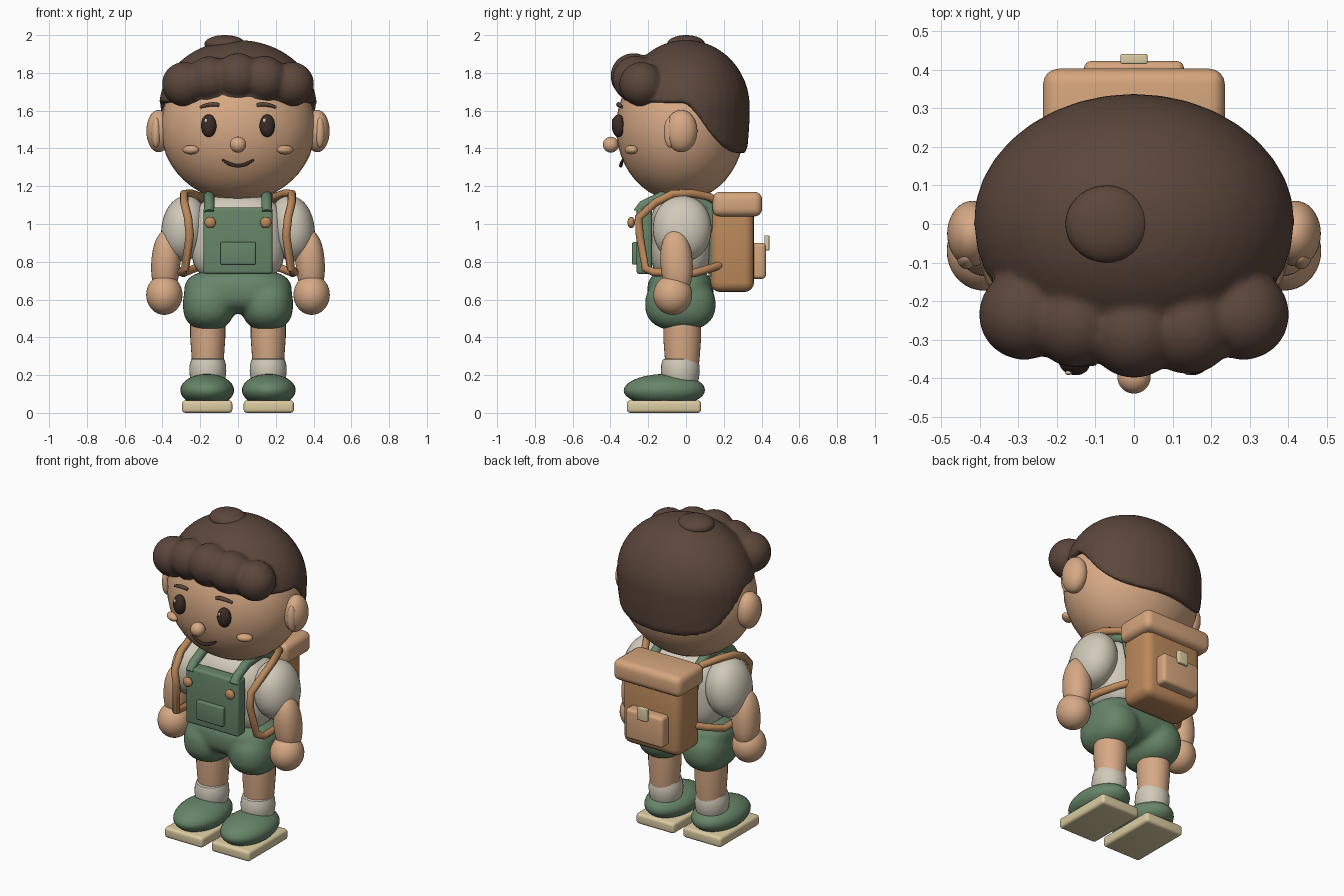
import bpy, bmesh, math
from mathutils import Vector, Matrix

cube = bpy.data.objects.get("Cube")
if cube:
    bpy.data.objects.remove(cube, do_unlink=True)


def material(name, rgb):
    m = bpy.data.materials.new(name)
    m.use_nodes = True
    m.diffuse_color = (*rgb, 1)
    m.node_tree.nodes["Principled BSDF"].inputs["Base Color"].default_value = (*rgb, 1)
    return m


SKIN = material("skin", (.68, .40, .235))
HAIR = material("brown hair", (.105, .062, .045))
DARK = material("dark brown", (.045, .025, .02))
GREEN = material("overall green", (.135, .235, .14))
CREAM = material("cream cloth", (.64, .59, .49))
LEATHER = material("leather", (.50, .25, .105))
TAN = material("light tan", (.67, .38, .205))
SOLE = material("pale yellow", (.71, .60, .36))


def finish(name, bm, mat, angle=40):
    bmesh.ops.recalc_face_normals(bm, faces=bm.faces)
    me = bpy.data.meshes.new(name)
    bm.to_mesh(me)
    bm.free()
    me.materials.append(mat)
    ob = bpy.data.objects.new(name, me)
    bpy.context.collection.objects.link(ob)
    bpy.ops.object.select_all(action='DESELECT')
    ob.select_set(True)
    bpy.context.view_layer.objects.active = ob
    bpy.ops.object.shade_smooth_by_angle(angle=math.radians(angle))
    return ob


def add_ellipsoid(bm, c, r, p=2, rot=(0, 0, 0), shape=None):
    """Ellipsoid; p above 2 makes it boxier, shape reworks each point."""
    turn = Matrix.Rotation(rot[2], 3, 'Z') @ Matrix.Rotation(rot[1], 3, 'Y') @ Matrix.Rotation(rot[0], 3, 'X')
    for v in bmesh.ops.create_uvsphere(bm, u_segments=36, v_segments=24, radius=1)["verts"]:
        k = sum(abs(a) ** p for a in v.co) ** (-1 / p)
        q = Vector(a * k * s for a, s in zip(v.co, r))
        v.co = turn @ q + Vector(c)
        if shape:
            v.co = shape(v.co)


def ball(name, mat, c, r, p=2, rot=(0, 0, 0), shape=None):
    bm = bmesh.new()
    add_ellipsoid(bm, c, r, p, rot, shape)
    return finish(name, bm, mat)


def fuse(ob, voxel, rounds):
    m = ob.modifiers.new("fuse", 'REMESH')
    m.mode, m.voxel_size, m.use_smooth_shade = 'VOXEL', voxel, True
    s = ob.modifiers.new("soften", 'SMOOTH')
    s.factor, s.iterations = .5, rounds


def box(name, mat, lo, hi, bevel):
    bm = bmesh.new()
    lo, hi = Vector(lo), Vector(hi)
    for v in bmesh.ops.create_cube(bm, size=1)["verts"]:
        v.co = (lo + hi) / 2 + v.co * (hi - lo)
    bmesh.ops.bevel(bm, geom=bm.edges[:], offset=bevel, segments=4, profile=.5, affect='EDGES')
    return finish(name, bm, mat)


def tube(name, mat, pts, radius, taper=None, smooth=False):
    cu = bpy.data.curves.new(name, 'CURVE')
    cu.dimensions = '3D'
    cu.bevel_depth, cu.bevel_resolution, cu.use_fill_caps = radius, 3, True
    sp = cu.splines.new('NURBS' if smooth else 'POLY')
    sp.points.add(len(pts) - 1)
    for i, (pt, co) in enumerate(zip(sp.points, pts)):
        pt.co = (*co, 1)
        pt.radius = taper[i] if taper else 1
    if smooth:
        sp.use_endpoint_u, sp.order_u = True, 3
    cu.materials.append(mat)
    ob = bpy.data.objects.new(name, cu)
    bpy.context.collection.objects.link(ob)
    bpy.ops.object.select_all(action='DESELECT')
    ob.select_set(True)
    bpy.context.view_layer.objects.active = ob
    bpy.ops.object.convert(target='MESH')
    bpy.ops.object.shade_smooth_by_angle(angle=math.radians(50))


def lathe(name, mat, c, profile, sy=1):
    bm = bmesh.new()
    rings = []
    for r, z in profile:
        rings.append([bm.verts.new((c[0] + r * math.cos(a), c[1] + sy * r * math.sin(a), z))
                      for a in (i * math.tau / 32 for i in range(32))])
    for a, b in zip(rings, rings[1:]):
        for i in range(32):
            j = (i + 1) % 32
            bm.faces.new((a[i], a[j], b[j], b[i]))
    bm.faces.new(rings[0])
    bm.faces.new(rings[-1])
    return finish(name, bm, mat)


# Head and face
ball("head", SKIN, (0, -.03, 1.51), (.41, .34, .39))
ball("nose", SKIN, (0, -.398, 1.42), (.043, .042, .042))
tube("mouth", DARK, [(-.083, -.335, 1.34), (-.05, -.343, 1.318), (0, -.346, 1.305),
                     (.05, -.343, 1.318), (.083, -.335, 1.34)], .01, [.5, 1, .9, 1, .5], True)

# Hair: cap cut along a swept hairline, with a lumpy fringe
def cap_shape(co):
    if co.z < 1.62:
        co.z = 1.62 + (co.z - 1.62) * 2.3
    t = min(max((co.y - .02) / .26, 0), 1)
    co.z = max(co.z, 1.64 - .265 * math.sin(t * math.pi / 2))
    return co


bm = bmesh.new()
add_ellipsoid(bm, (0, 0, 1.62), (.418, .338, .354), shape=cap_shape)
for x, y, z, r in [(-.285, -.235, 1.74, .118), (-.15, -.255, 1.77, .118), (0, -.278, 1.783, .122),
                   (.14, -.268, 1.768, .122), (.285, -.235, 1.74, .118)]:
    add_ellipsoid(bm, (x, y, z), (r, r, r))
fuse(finish("hair", bm, HAIR), .013, 5)
ball("hair_tuft", HAIR, (-.07, 0, 1.953), (.108, .1, .047))

# Torso, shorts and bib
ball("shirt", CREAM, (0, -.025, .92), (.25, .165, .235), 3)
bm = bmesh.new()
add_ellipsoid(bm, (0, -.03, .645), (.285, .175, .12), 2.7)
for s in (-1, 1):
    add_ellipsoid(bm, (s * .155, -.03, .575), (.137, .187, .14), 2.4)
fuse(finish("shorts", bm, GREEN), .014, 6)
box("bib", GREEN, (-.183, -.262, .735), (.183, -.18, 1.088), .016)
box("bib_pocket", GREEN, (-.093, -.285, .785), (.093, -.25, .905), .008)

# Backpack
box("backpack_body", LEATHER, (-.2, .13, .64), (.2, .36, 1.09), .05)
box("backpack_flap", TAN, (-.236, .14, 1.04), (.236, .403, 1.17), .04)
box("backpack_pocket", TAN, (-.13, .34, .71), (.13, .423, .9), .02)
box("backpack_clasp", SOLE, (-.035, .415, .86), (.035, .441, .94), .005)

# Paired parts
for s, side in ((-1, "right"), (1, "left")):
    ball(side + "_ear", SKIN, (s * .42, -.025, 1.492), (.065, .085, .112))
    ball(side + "_inner_ear", SKIN, (s * .434, -.085, 1.485), (.026, .032, .08))
    ball(side + "_eye", DARK, (s * .155, -.358, 1.52), (.041, .034, .06), rot=(0, 0, s * .25))
    ball(side + "_eye_glint", CREAM, (s * .155 - .015, -.386, 1.548), (.009, .006, .012))
    ball(side + "_cheek", TAN, (s * .25, -.29, 1.393), (.046, .03, .024), rot=(0, 0, s * .5))
    tube(side + "_brow", HAIR, [(s * .1, -.358, 1.628), (s * .14, -.362, 1.643), (s * .2, -.34, 1.618)],
         .015, [.6, 1, .5], True)

    ball(side + "_sleeve", CREAM, (s * .285, -.02, .975), (.12, .155, .175), 2.1, (0, -s * .15, 0))
    ball(side + "_arm", SKIN, (s * .382, -.05, .795), (.077, .085, .175), 2.2, (.06, -s * .06, 0))
    ball(side + "_hand", SKIN, (s * .39, -.07, .625), (.096, .103, .106))

    lathe(side + "_leg", SKIN, (s * .16, -.02), [(.078, .2), (.086, .3), (.093, .4), (.093, .52)], 1.08)
    lathe(side + "_sock", CREAM, (s * .16, -.03),
          [(.075, .13), (.093, .18), (.098, .22), (.096, .255), (.088, .283), (.07, .292)], 1.05)
    ball(side + "_shoe", GREEN, (s * .163, -.115, .12), (.142, .215, .086),
         shape=lambda c: Vector((c.x, c.y, max(c.z, .06) + (.012 * (c.y + .115) if c.z > .12 else 0))))
    box(side + "_sole", SOLE, (s * .163 - .133, -.313, 0), (s * .163 + .133, .08, .066), .018)

    tube(side + "_overall_strap", GREEN, [(s * .152, -.255, 1.06), (s * .152, -.225, 1.1), (s * .152, -.13, 1.145),
                                          (s * .155, .02, 1.155), (s * .155, .12, 1.1), (s * .15, .15, .95),
                                          (s * .14, .145, .72)], .028)
    ball(side + "_button", LEATHER, (s * .147, -.29, 1.008), (.03, .02, .03))
    tube(side + "_pack_strap", LEATHER, [(s * .15, .23, 1.08), (s * .2, .12, 1.145), (s * .25, .03, 1.162),
                                         (s * .285, -.07, 1.16), (s * .285, -.16, 1.115), (s * .265, -.25, 1.035),
                                         (s * .255, -.245, .94), (s * .28, -.215, .765), (s * .3, -.17, .745),
                                         (s * .29, .04, .74), (s * .23, .13, .765), (s * .16, .2, .79)], .022)
